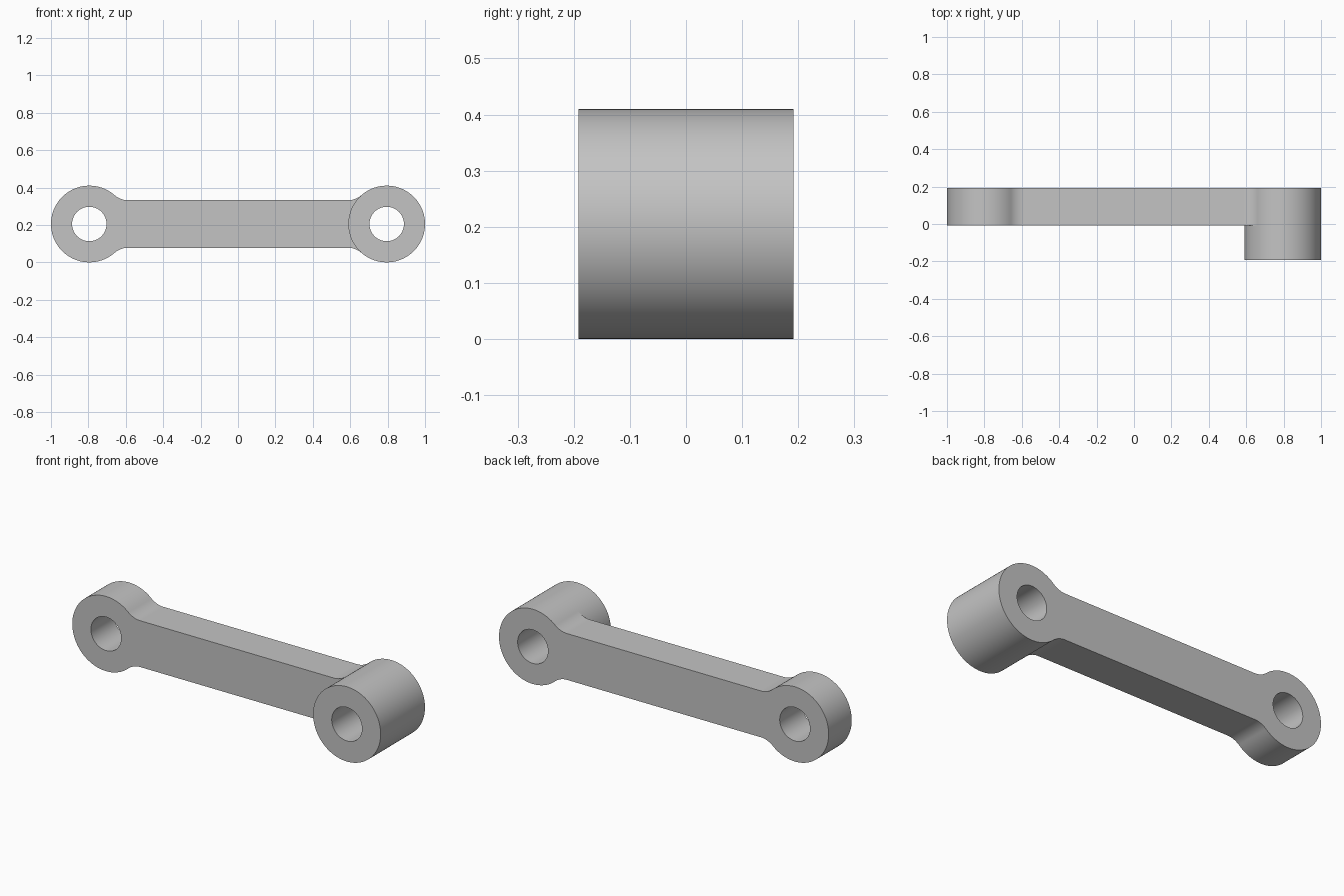
import bpy, bmesh
from math import sin, cos, atan2, sqrt, pi

if "Cube" in bpy.data.objects:
    bpy.data.objects.remove(bpy.data.objects["Cube"], do_unlink=True)

# Main dimensions
R, BORE, CX, CZ = 0.205, 0.092, 0.795, 0.205
HALF, FILLET = 0.127, 0.11
BACK, MID, FRONT = 0.192, -0.008, -0.192

# Fillet centre relative to an eye centre, and its tangent angle on the eye
fz = HALF + FILLET
fx = sqrt((R + FILLET) ** 2 - fz ** 2)
tangent = atan2(fz, fx)


def arc(cx, cz, r, a0, a1, n):
    return [(cx + r * cos(a0 + (a1 - a0) * i / n),
             cz + r * sin(a0 + (a1 - a0) * i / n)) for i in range(n + 1)]


def mirrored(points):
    return [(-x, z) for x, z in points]


# Left eye arcs: the outer one is exposed, the inner one meets the arm
def eye_arcs(r):
    outer = arc(-CX, CZ, r, tangent, 2 * pi - tangent, 72)
    inner = arc(-CX, CZ, r, -tangent, tangent, 24)
    return outer, inner


outer, inner = eye_arcs(R)
bore_outer, bore_inner = eye_arcs(BORE)
top_fillet = arc(-CX + fx, CZ + fz, FILLET, tangent - pi, -pi / 2, 16)
low_fillet = [(x, 2 * CZ - z) for x, z in top_fillet]
eye = outer + inner[1:-1]
bore = bore_outer + bore_inner[1:-1]

bm = bmesh.new()


def face(coords):
    bm.faces.new([bm.verts.new(c) for c in coords])


def wall(points, y0, y1, closed=False):
    ends = points[1:] + points[:1] if closed else points[1:]
    for (xa, za), (xb, zb) in zip(points, ends):
        face([(xa, y0, za), (xb, y0, zb), (xb, y1, zb), (xa, y1, za)])


def ring(a, b, y):
    for i in range(len(a)):
        j = (i + 1) % len(a)
        face([(x, y, z) for x, z in (a[i], a[j], b[j], b[i])])


# Flat faces of the arm between the two eyes
half = low_fillet[::-1] + inner[1:-1] + top_fillet
for y in (MID, BACK):
    face([(x, y, z) for x, z in half + mirrored(half)[::-1]])

# Arm edges and fillets
for side in (top_fillet, low_fillet):
    wall(side + mirrored(side)[::-1], MID, BACK)

# Thin left eye and long right eye, both with through bores
for flip, front in ((list, MID), (mirrored, FRONT)):
    wall(flip(outer), MID, BACK)
    wall(flip(bore), front, BACK, True)
    ring(flip(eye), flip(bore), front)
    ring(flip(eye), flip(bore), BACK)
wall(mirrored(eye), FRONT, MID, True)

bmesh.ops.remove_doubles(bm, verts=bm.verts, dist=0.00002)
bmesh.ops.recalc_face_normals(bm, faces=bm.faces)
mesh = bpy.data.meshes.new("link_arm")
bm.to_mesh(mesh)
bm.free()
link = bpy.data.objects.new("link_arm", mesh)
bpy.context.collection.objects.link(link)

# Plain grey metal
grey = bpy.data.materials.new("light_grey")
grey.use_nodes = True
colour = (0.55, 0.55, 0.55, 1)
grey.diffuse_color = colour
grey.node_tree.nodes["Principled BSDF"].inputs["Base Color"].default_value = colour
mesh.materials.append(grey)

bpy.ops.object.select_all(action="DESELECT")
link.select_set(True)
bpy.context.view_layer.objects.active = link
bpy.ops.object.shade_smooth_by_angle(angle=pi / 6)
